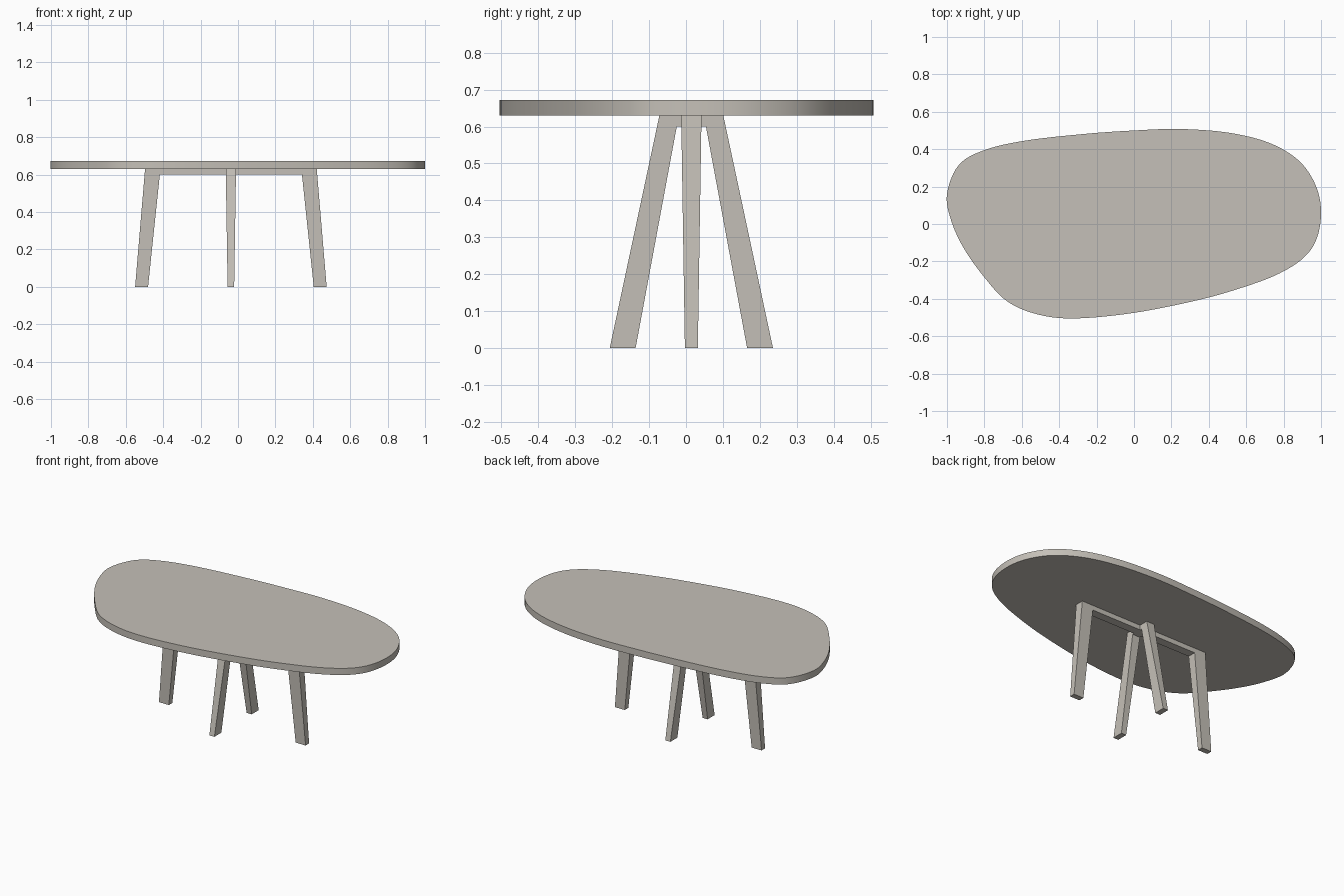
import bpy, bmesh
from mathutils import Vector

if "Cube" in bpy.data.objects:
    bpy.data.objects.remove(bpy.data.objects["Cube"])

CX, CY = -0.038, 0.0145          # centre of the leg frames
Z_FRAME, Z_TOP = 0.63, 0.672

stone = bpy.data.materials.new("warm grey")
stone.diffuse_color = (0.56, 0.53, 0.48, 1)
stone.use_nodes = True
stone.node_tree.nodes["Principled BSDF"].inputs["Base Color"].default_value = stone.diffuse_color


def finish(name, bm):
    bmesh.ops.recalc_face_normals(bm, faces=bm.faces)
    me = bpy.data.meshes.new(name)
    bm.to_mesh(me)
    bm.free()
    me.materials.append(stone)
    ob = bpy.data.objects.new(name, me)
    bpy.context.collection.objects.link(ob)
    return ob


def closed_spline(pts, steps):
    """Smooth closed curve through the points (Catmull-Rom)."""
    out, n = [], len(pts)
    for i in range(n):
        a, b, c, d = (Vector(pts[(i + k) % n]) for k in (-1, 0, 1, 2))
        for s in range(steps):
            t = s / steps
            out.append(0.5 * (2 * b + (c - a) * t + (2 * a - 5 * b + 4 * c - d) * t * t
                              + (3 * b - a - 3 * c + d) * t ** 3))
    return out


# Pebble-shaped tabletop
outline = [(-1, .16), (-.937, .315), (-.8, .395), (-.58, .446), (-.26, .482), (0, .5),
           (.24, .508), (.5, .489), (.72, .435), (.88, .34), (.97, .21), (1, .07),
           (.978, -.075), (.91, -.178), (.78, -.263), (.6, -.333), (.35, -.405),
           (0, -.475), (-.32, -.505), (-.52, -.482), (-.68, -.412), (-.8, -.285),
           (-.91, -.13), (-.978, .02)]
bm = bmesh.new()
face = bm.faces.new([bm.verts.new((p.x, p.y, Z_FRAME)) for p in closed_spline(outline, 6)])
ext = bmesh.ops.extrude_face_region(bm, geom=[face])
bmesh.ops.translate(bm, vec=(0, 0, Z_TOP - Z_FRAME),
                    verts=[g for g in ext["geom"] if isinstance(g, bmesh.types.BMVert)])
top = finish("tabletop", bm)
bpy.context.view_layer.objects.active = top
top.select_set(True)
bpy.ops.object.shade_smooth_by_angle(angle=0.6)


# Leg frames: an upside-down U that gets thinner towards the floor
def leg_frame(name, half, along_x):
    half += [(-u, z) for u, z in reversed(half)]
    bm = bmesh.new()
    sides = []
    for sign in (-1, 1):
        ring = []
        for u, z in half:
            w = sign * (0.0175 + 0.010 * z / Z_FRAME)
            x, y = (u, w) if along_x else (w, u)
            ring.append(bm.verts.new((CX + x, CY + y, z)))
        bm.faces.new(ring)
        sides.append(ring)
    a, b = sides
    for i in range(len(a)):
        j = (i + 1) % len(a)
        bm.faces.new((a[i], a[j], b[j], b[i]))
    finish(name, bm)


# half profile: inner corner, inner foot, outer foot, outer top
leg_frame("long_leg_frame", [(.38, .6), (.443, 0), (.512, 0), (.459, Z_FRAME)], True)
leg_frame("cross_leg_frame", [(.0395, .6), (.151, 0), (.221, 0), (.0865, Z_FRAME)], False)
